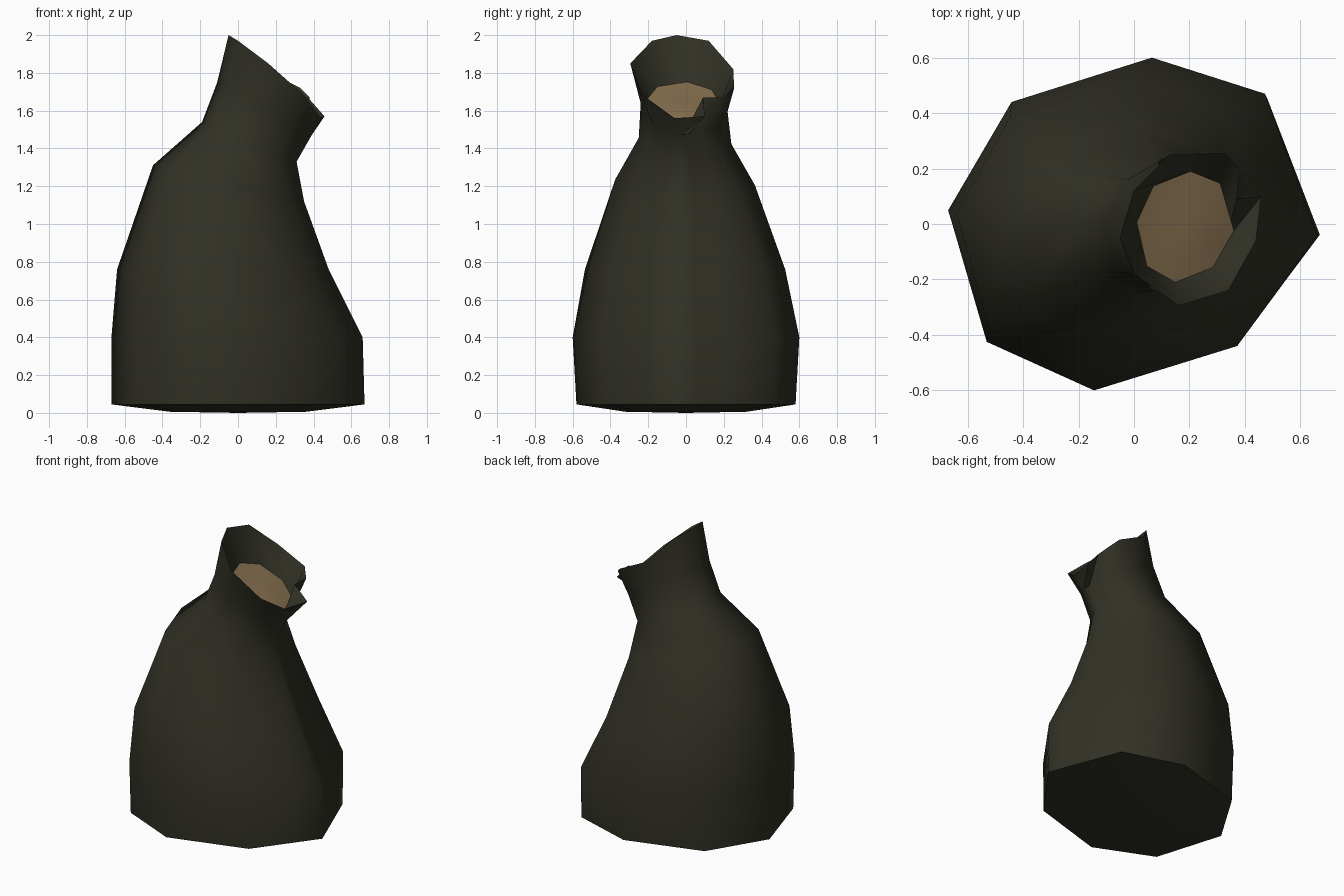
import bpy, bmesh
from mathutils import Vector

if "Cube" in bpy.data.objects:
    bpy.data.objects.remove(bpy.data.objects["Cube"])


def material(name, rgb):
    m = bpy.data.materials.new(name)
    m.diffuse_color = (*rgb, 1)
    m.use_nodes = True
    m.node_tree.nodes["Principled BSDF"].inputs["Base Color"].default_value = m.diffuse_color
    return m


cloth = material("dark olive cloth", (0.030, 0.030, 0.019))
grain = material("tan grain", (0.235, 0.157, 0.077))

# irregular eight-sided plan of the sack, scaled to a unit ring
plan = [(-.67, .05), (-.44, .44), (.07, .60), (.48, .47), (.67, -.04),
        (.38, -.44), (-.14, -.60), (-.53, -.425)]
unit = [Vector((x / .67, y / .60)) for x, y in plan]
# extra points on two sides, where the torn rim needs them
unit[5:5] = [unit[4].lerp(unit[5], .4)]
unit[4:4] = [unit[3].lerp(unit[4], t) for t in (.5, .8)]


def ring(cx, cy, cz, rx, ry, slope=0):
    """One cross-section, tilted down toward +x by the slope."""
    return [(cx + u.x * rx, cy + u.y * ry, cz - slope * u.x * rx) for u in unit]


def loft(name, rings, mat, cap_start=None, cap_end=None):
    bm = bmesh.new()
    rows = [[bm.verts.new(p) for p in r] for r in rings]
    n = len(unit)
    for a, b in zip(rows, rows[1:]):
        for i in range(n):
            j = (i + 1) % n
            bm.faces.new((a[i], b[i], b[j], a[j]))
    for row, tip in ((rows[0], cap_start), (rows[-1], cap_end)):
        if tip:
            c = bm.verts.new(tip)
            for i in range(n):
                bm.faces.new((row[i], row[(i + 1) % n], c))
    bmesh.ops.recalc_face_normals(bm, faces=bm.faces)
    if name == "grain_fill":
        bmesh.ops.reverse_faces(bm, faces=[f for f in bm.faces if f.normal.z < 0])
    # keep the rim and base corners crisp, the rest smooth
    for f in bm.faces:
        f.smooth = True
    for e in bm.edges:
        if len(e.link_faces) == 2 and e.calc_face_angle(0) > 1.2:
            e.smooth = False
    me = bpy.data.meshes.new(name)
    bm.to_mesh(me)
    bm.free()
    me.materials.append(mat)
    ob = bpy.data.objects.new(name, me)
    bpy.context.collection.objects.link(ob)
    return ob


# slanted open rim with a notch on the low side
rim = [(-.05, -.05, 2.0), (0, .12, 1.97), (.13, .25, 1.82), (.33, .255, 1.72),
       (.38, .20, 1.67), (.37, .09, 1.67), (.458, .10, 1.57), (.44, -.06, 1.56),
       (.34, -.24, 1.69), (.16, -.295, 1.85), (0, -.18, 1.97)]
mouth = (.185, -.01, 1.63, .175, .20, .7)

# sack: base, belly, shoulders, neck, rim, then back down the inside
loft("sack", [
    ring(0, 0, .006, .36, .32),
    ring(0, 0, .045, .67, .58),
    ring(-.005, 0, .40, .665, .60),
    ring(-.08, -.005, .76, .56, .53),
    ring(-.05, -.005, 1.215, .40, .37, .24),
    ring(.06, -.005, 1.435, .25, .245, .42),
    ring(.14, -.01, 1.61, .25, .23, .56),
    rim,
    ring(*mouth),
], cloth, cap_start=(0, 0, 0))

# grain filling the mouth, slightly heaped
loft("grain_fill", [
    ring(*mouth),
    ring(.185, -.01, 1.635, .10, .11, .6),
], grain, cap_end=(.19, -.01, 1.64))
